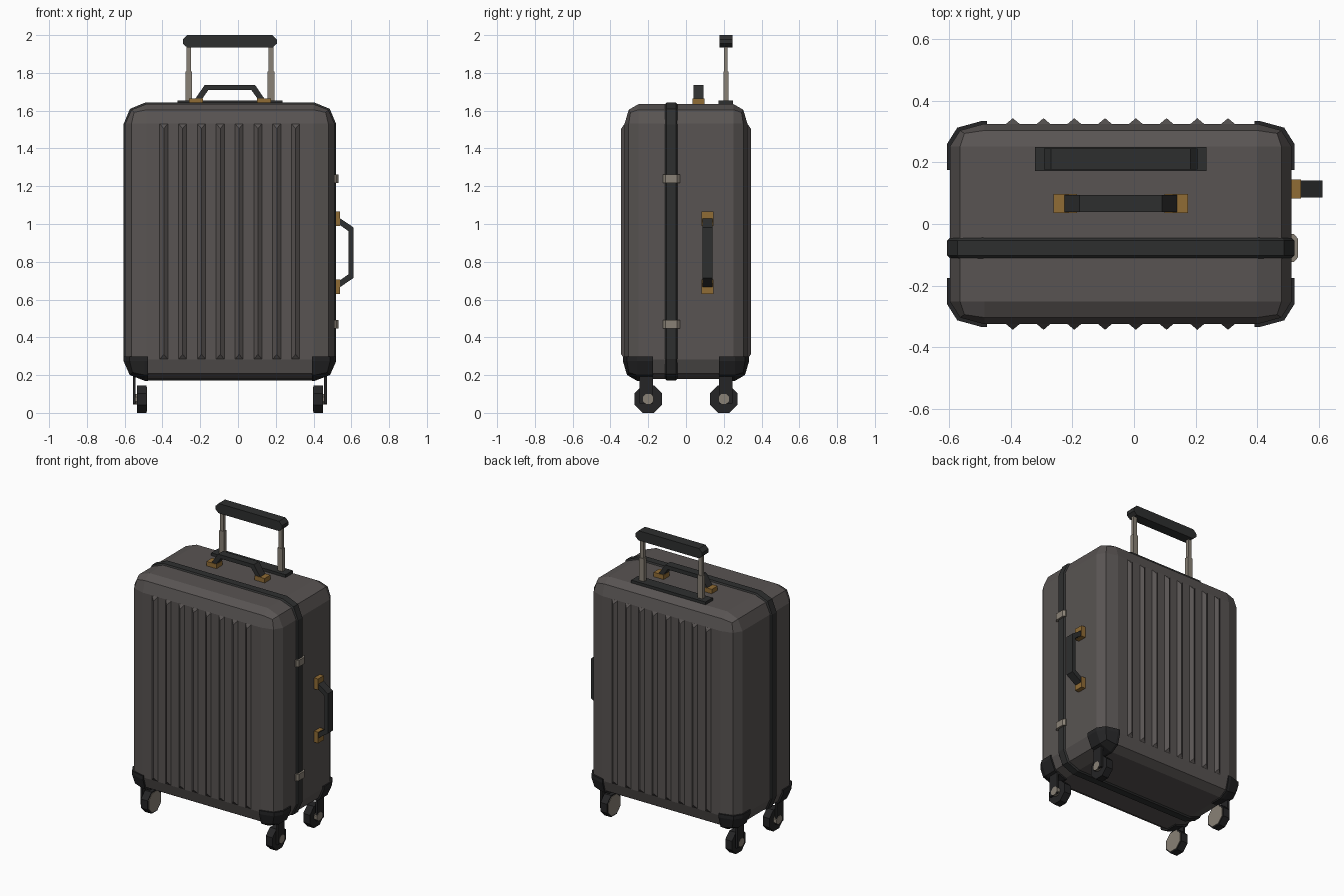
import bpy, bmesh, math
from mathutils import Matrix, Vector

if "Cube" in bpy.data.objects:
    bpy.data.objects.remove(bpy.data.objects["Cube"], do_unlink=True)

CX = -0.043                            # middle of the case in x
BODY = Vector((0.554, 0.325, 0.728))   # half sizes of the case
MID = Vector((CX, 0, 0.907))
ROUND = Vector((0.112, 0.074, 0.104))  # edge rounding per axis


def material(name, rgb):
    m = bpy.data.materials.new(name)
    m.use_nodes = True
    m.diffuse_color = (*rgb, 1)
    m.node_tree.nodes["Principled BSDF"].inputs["Base Color"].default_value = (*rgb, 1)
    m.node_tree.nodes["Principled BSDF"].inputs["Roughness"].default_value = 0.7
    return m


SHELL = material("warm grey shell", (0.098, 0.088, 0.085))
TRIM = material("charcoal trim", (0.027, 0.028, 0.028))
GUARD = material("black rubber", (0.018, 0.018, 0.019))
BRASS = material("brass", (0.28, 0.15, 0.035))
METAL = material("warm silver", (0.25, 0.22, 0.18))


def finish(name, bm, mat):
    bmesh.ops.recalc_face_normals(bm, faces=bm.faces)
    mesh = bpy.data.meshes.new(name)
    bm.to_mesh(mesh)
    bm.free()
    mesh.materials.append(mat)
    ob = bpy.data.objects.new(name, mesh)
    bpy.context.collection.objects.link(ob)
    return ob


def add_box(bm, centre, size):
    return bmesh.ops.create_cube(
        bm, size=1, matrix=Matrix.Translation(centre) @ Matrix.Diagonal((*size, 1)))


def box(name, centre, size, mat):
    bm = bmesh.new()
    add_box(bm, centre, size)
    return finish(name, bm, mat)


def prism(name, outline, width, place, mat):
    """Extrude an x-z outline along y, then place it."""
    bm = bmesh.new()
    face = bm.faces.new([bm.verts.new((u, -width / 2, h)) for u, h in outline])
    ext = bmesh.ops.extrude_face_region(bm, geom=[face])
    verts = [v for v in ext["geom"] if isinstance(v, bmesh.types.BMVert)]
    bmesh.ops.translate(bm, verts=verts, vec=(0, width, 0))
    bm.transform(place)
    return finish(name, bm, mat)


def rounded_case(grow=0.0):
    """Box centred on the origin with stretched two-step rounding."""
    half = BODY + Vector((grow, grow, grow))
    bm = bmesh.new()
    add_box(bm, (0, 0, 0), [2 * h / r for h, r in zip(half, ROUND)])
    bmesh.ops.bevel(bm, geom=bm.edges[:], offset=1, segments=2, profile=0.5, affect='EDGES')
    bm.transform(Matrix.Diagonal((*ROUND, 1)))
    return bm


# Case shell
shell = rounded_case()
shell.transform(Matrix.Translation(MID))
finish("case_shell", shell, SHELL)

# Vertical ribs with pointed ends, front and back
for side, label in ((-1, "front"), (1, "back")):
    bm = bmesh.new()
    for i in range(8):
        x = -0.393 + 0.0997 * i
        pts = [(x + dx, side * 0.322, z) for dx in (-0.025, 0.025) for z in (0.28, 1.535)]
        pts += [(x, side * 0.343, z) for z in (0.31, 1.505)]
        verts = [bm.verts.new(p) for p in pts]
        bmesh.ops.convex_hull(bm, input=verts)
    finish(label + "_ribs", bm, SHELL)

# Raised band around the seam
bm = bmesh.new()
add_box(bm, (0, 0, 0), (1.126, 0.076, 1.472))
bmesh.ops.bevel(bm, geom=[e for e in bm.edges if abs(e.verts[0].co.y - e.verts[1].co.y) > 0.01],
                offset=0.115, segments=2, profile=0.5, affect='EDGES')
bmesh.ops.bevel(bm, geom=[e for e in bm.edges if abs(e.verts[0].co.y - e.verts[1].co.y) < 0.01],
                offset=0.014, segments=1, affect='EDGES')
bm.transform(Matrix.Translation((CX, -0.078, 0.907)))
finish("seam_band", bm, TRIM)

# Latches across the band
for z, label in ((1.24, "upper"), (0.47, "lower")):
    half = [(0.5, -0.045), (0.519, -0.045), (0.532, -0.03), (0.532, 0.03), (0.519, 0.045), (0.5, 0.045)]
    place = Matrix.Translation((0, -0.078, z)) @ Matrix.Rotation(math.pi / 2, 4, 'X')
    prism(label + "_latch", half, 0.044, place, METAL)


# Carry handles with brass mounts
def carry_handle(label, place):
    outer = [(-0.194, 0.012), (-0.134, 0.1)]
    inner = [(-0.114, 0.074), (-0.158, 0.012)]
    left = outer + [(-u, h) for u, h in reversed(outer)]
    right = [(-u, h) for u, h in reversed(inner)] + inner
    prism(label + "_handle", left + right, 0.055, place, TRIM)
    for s in (-1, 1):
        mount = box(label + "_handle_mount", (s * 0.18, 0, 0.011), (0.075, 0.062, 0.038), BRASS)
        mount.data.transform(place)


carry_handle("top", Matrix.Translation((CX, 0.066, 1.635)))
carry_handle("side", Matrix.Translation((0.511, 0.114, 0.848)) @ Matrix.Rotation(math.pi / 2, 4, 'Y'))

# Telescopic pull handle
PULL_Y = 0.211
box("pull_handle_plate", (CX, PULL_Y, 1.641), (0.556, 0.077, 0.026), TRIM)
for s in (-1, 1):
    x = CX + s * 0.218
    box("pull_post_lower", (x, PULL_Y, 1.725), (0.036, 0.027, 0.165), METAL)
    box("pull_post_upper", (x, PULL_Y, 1.87), (0.025, 0.02, 0.14), METAL)
corner = [(0.249, 0.01), (0.249, -0.012), (0.226, -0.033)]
grip = [(0.226, 0.033)] + corner
grip += [(-u, h) for u, h in reversed(grip)]
prism("pull_grip", grip, 0.069, Matrix.Translation((CX, PULL_Y, 1.967)), TRIM)


# Bottom corner guards, each a slightly larger slice of the case
def corner_guard(sx, sy):
    bm = rounded_case(0.009)
    cuts = (((sx * 0.434, 0, 0), (-sx, 0, 0)),
            ((0, sy * 0.175, 0), (0, -sy, 0)),
            ((0, 0, 0.298 - MID.z), (0, 0, 1)))
    for point, normal in cuts:
        cut = bmesh.ops.bisect_plane(bm, geom=bm.verts[:] + bm.edges[:] + bm.faces[:],
                                     plane_co=point, plane_no=normal, clear_outer=True)
        rim = [e for e in cut["geom_cut"] if isinstance(e, bmesh.types.BMEdge)]
        bmesh.ops.edgeloop_fill(bm, edges=rim)
    bm.transform(Matrix.Translation(MID))
    finish("corner_guard", bm, GUARD)


def disc(name, x, y, z, radius, depth, mat):
    bm = bmesh.new()
    bmesh.ops.create_cone(bm, cap_ends=True, segments=8, radius1=radius, radius2=radius, depth=depth)
    bm.transform(Matrix.Translation((x, y, z)) @ Matrix.Rotation(math.pi / 2, 4, 'Y')
                 @ Matrix.Rotation(math.pi / 8, 4, 'Z'))
    return finish(name, bm, mat)


# Wheels on single-sided arms
for sx in (-1, 1):
    for sy in (-1, 1):
        corner_guard(sx, sy)
        y = sy * 0.2
        disc("wheel", CX + sx * 0.467, y, 0.073, 0.079, 0.05, GUARD)
        disc("wheel_cap", CX + sx * 0.442, y, 0.073, 0.07, 0.006, METAL)
        disc("axle", CX + sx * 0.502, y, 0.073, 0.03, 0.024, METAL)
        box("wheel_arm", (CX + sx * 0.506, sy * 0.211, 0.135), (0.014, 0.07, 0.17), GUARD)
